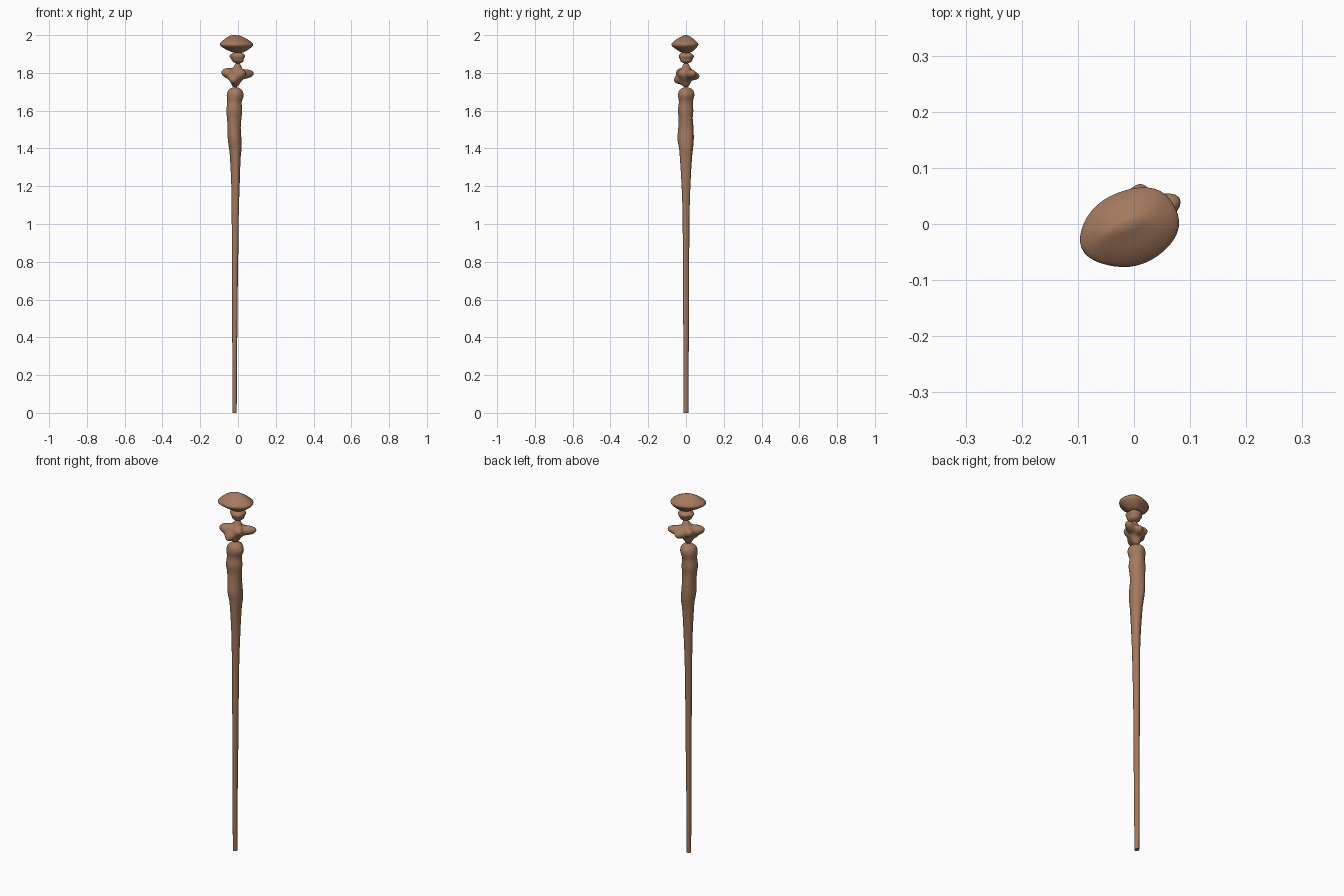
import bpy, bmesh, math
from mathutils import Vector

wood = bpy.data.materials.new("brown_wood")
wood.diffuse_color = (0.37, 0.19, 0.11, 1)


def finish(name, bm):
    bmesh.ops.recalc_face_normals(bm, faces=bm.faces)
    me = bpy.data.meshes.new(name)
    bm.to_mesh(me)
    bm.free()
    for p in me.polygons:
        p.use_smooth = True
    me.materials.append(wood)
    ob = bpy.data.objects.new(name, me)
    bpy.context.collection.objects.link(ob)
    bpy.context.view_layer.objects.active = ob
    ob.select_set(True)
    bpy.ops.object.shade_smooth_by_angle(angle=math.radians(50))
    ob.select_set(False)


def spline(rows, steps):
    """Smooth the profile with Catmull-Rom interpolation."""
    out = []
    for i in range(len(rows) - 1):
        p0, p1, p2 = rows[max(i - 1, 0)], rows[i], rows[i + 1]
        p3 = rows[min(i + 2, len(rows) - 1)]
        for s in range(steps):
            t = s / steps
            out.append([0.5 * (2 * b + (c - a) * t + (2 * a - 5 * b + 4 * c - d) * t * t
                               + (3 * b - a - 3 * c + d) * t ** 3)
                        for a, b, c, d in zip(p0, p1, p2, p3)])
    return out + [list(rows[-1])]


def loft(name, rows, steps=3, sides=28, turn=0.0, wobble=0.0):
    """Rows are z, centre x, centre y, radius a, radius b."""
    bm = bmesh.new()
    rings = []
    for z, cx, cy, a, b in spline(rows, steps):
        ring = []
        for i in range(sides):
            t = 2 * math.pi * i / sides
            k = 1 + wobble * math.sin(3 * t + 9 * z) + 0.6 * wobble * math.sin(5 * t - 14 * z)
            u, v = max(a, 0.001) * k * math.cos(t), max(b, 0.001) * k * math.sin(t)
            ring.append(bm.verts.new((cx + u * math.cos(turn) - v * math.sin(turn),
                                      cy + u * math.sin(turn) + v * math.cos(turn), z)))
        rings.append(ring)
    for lo, hi in zip(rings, rings[1:]):
        for i in range(sides):
            j = (i + 1) % sides
            bm.faces.new((lo[i], lo[j], hi[j], hi[i]))
    bm.faces.new(rings[0][::-1])
    bm.faces.new(rings[-1])
    finish(name, bm)


# Long tapering shaft with a swollen, knotty grip
loft("shaft", [
    (0.00, -0.018, 0.000, 0.011, 0.013), (0.50, -0.017, 0.000, 0.014, 0.015),
    (1.00, -0.015, 0.000, 0.018, 0.018), (1.20, -0.013, 0.000, 0.022, 0.023),
    (1.35, -0.014, 0.000, 0.028, 0.032), (1.40, -0.014, 0.001, 0.033, 0.037),
    (1.45, -0.018, -0.001, 0.036, 0.043), (1.51, -0.021, 0.000, 0.035, 0.040),
    (1.56, -0.021, -0.001, 0.038, 0.037), (1.60, -0.021, -0.002, 0.042, 0.041),
    (1.645, -0.020, -0.001, 0.038, 0.037), (1.68, -0.016, 0.000, 0.045, 0.043),
    (1.705, -0.016, 0.000, 0.038, 0.038), (1.718, -0.015, 0.000, 0.024, 0.024),
    (1.724, -0.014, 0.000, 0.008, 0.008)], wobble=0.03)

# Gnarled knob: a ball pulled out into rounded lobes
centre = Vector((-0.005, 0.0, 1.79))
lobes = [  # tip offset from the centre, sharpness
    ((0.090, 0.046, 0.008), 13), ((-0.084, -0.042, 0.016), 9),
    ((-0.025, -0.062, -0.038), 9), ((0.020, 0.074, -0.010), 11),
    ((-0.050, 0.042, 0.012), 8), ((0.042, -0.040, 0.012), 8),
    ((0.005, 0.000, 0.068), 12), ((-0.015, 0.000, -0.070), 9)]
bm = bmesh.new()
bmesh.ops.create_icosphere(bm, subdivisions=5, radius=1)
for v in bm.verts:
    d = v.co.normalized()
    r = 0.040
    for tip, k in lobes:
        tip = Vector(tip)
        r += (tip.length - 0.044) * math.exp(-k * (1 - d.dot(tip.normalized())))
    v.co = centre + d * r
finish("gnarled_knob", bm)

# Small bead between knob and cap
loft("neck_bead", [
    (1.850, 0.002, 0.000, 0.010, 0.010), (1.860, 0.001, 0.000, 0.028, 0.028),
    (1.872, 0.000, 0.000, 0.033, 0.034), (1.890, -0.001, 0.001, 0.041, 0.040),
    (1.902, 0.000, 0.000, 0.030, 0.030), (1.910, 0.000, 0.000, 0.012, 0.012)],
    wobble=0.05)

# Mushroom-like cap
loft("cap", [
    (1.903, 0.002, 0.000, 0.004, 0.004), (1.911, 0.000, 0.000, 0.034, 0.030),
    (1.925, -0.003, -0.003, 0.063, 0.047), (1.940, -0.006, -0.007, 0.085, 0.063),
    (1.950, -0.007, -0.007, 0.091, 0.067), (1.960, -0.008, -0.007, 0.086, 0.062),
    (1.976, -0.010, -0.005, 0.066, 0.045), (1.990, -0.014, -0.003, 0.043, 0.023),
    (1.998, -0.016, -0.001, 0.022, 0.010), (2.000, -0.018, 0.000, 0.003, 0.002)],
    steps=4, sides=40, turn=math.radians(22), wobble=0.02)
